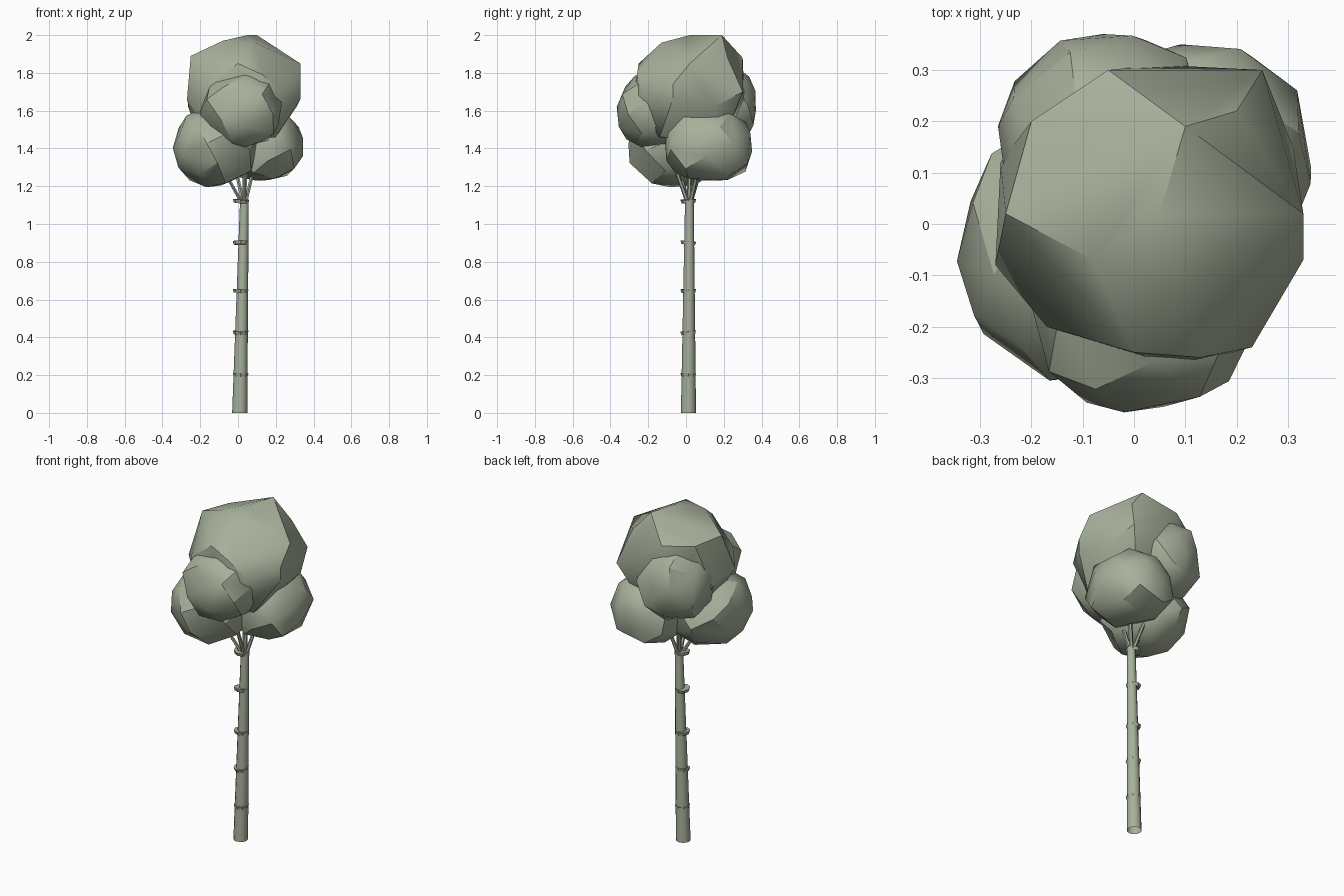
import bpy
import bmesh
import math
import random
from mathutils import Vector, Matrix

random.seed(11)

default_cube = bpy.data.objects.get("Cube")
if default_cube:
    bpy.data.objects.remove(default_cube, do_unlink=True)


def make_material(name, colour):
    material = bpy.data.materials.new(name)
    material.use_nodes = True
    material.diffuse_color = colour
    material.node_tree.nodes["Principled BSDF"].inputs["Base Color"].default_value = colour
    return material


sage = make_material("sage green", (0.39, 0.44, 0.33, 1))


def finish(bm, name, angle):
    """Turn a bmesh into a shaded object."""
    bmesh.ops.recalc_face_normals(bm, faces=bm.faces[:])
    mesh = bpy.data.meshes.new(name)
    bm.to_mesh(mesh)
    bm.free()
    mesh.materials.append(sage)
    obj = bpy.data.objects.new(name, mesh)
    bpy.context.collection.objects.link(obj)
    bpy.ops.object.select_all(action="DESELECT")
    obj.select_set(True)
    bpy.context.view_layer.objects.active = obj
    bpy.ops.object.shade_smooth_by_angle(angle=math.radians(angle))


def hull(name, points):
    """Faceted leaf mass wrapped around a handful of points."""
    bm = bmesh.new()
    for point in points:
        bm.verts.new(point)
    bmesh.ops.convex_hull(bm, input=bm.verts[:])
    loose = [v for v in bm.verts if not v.link_faces]
    bmesh.ops.delete(bm, geom=loose, context="VERTS")
    bmesh.ops.dissolve_limit(bm, angle_limit=math.radians(6),
                             verts=bm.verts[:], edges=bm.edges[:])
    finish(bm, name, 32)


def clump(name, low, high, fullness, count=34):
    """Irregular, slightly boxy ball of facets that fills the box from low to high."""
    points = []
    for i in range(count):
        z = 1 - (2 * i + 1) / count
        turn = i * math.pi * (3 - math.sqrt(5)) + random.uniform(-0.2, 0.2)
        ring = math.sqrt(1 - z * z)
        direction = Vector((ring * math.cos(turn), ring * math.sin(turn), z))
        size = sum(abs(c) ** fullness for c in direction) ** (1 / fullness)
        points.append(direction / size * random.uniform(0.97, 1.03))
    for axis in range(3):
        values = [p[axis] for p in points]
        start, span = min(values), max(values) - min(values)
        for p in points:
            p[axis] = low[axis] + (p[axis] - start) / span * (high[axis] - low[axis])
    hull(name, points)


def tube(name, start, end, r_start, r_end, sides):
    """Tapered round bar, open at the foot, with ends level with the ground."""
    bm = bmesh.new()
    rings = []
    for centre, radius in ((start, r_start), (end, r_end)):
        disc = bmesh.ops.create_circle(bm, segments=sides, radius=radius,
                                       matrix=Matrix.Translation(centre))
        rings.append(disc["verts"])
    for i in range(sides):
        j = (i + 1) % sides
        bm.faces.new((rings[0][i], rings[0][j], rings[1][j], rings[1][i]))
    bm.faces.new(rings[1])
    finish(bm, name, 50)


# Trunk, leaning slightly
trunk_base = Vector((0.009, 0.013, 0))
trunk_top = Vector((0.034, 0.018, 1.13))
tube("trunk", trunk_base, trunk_top, 0.04, 0.023, 12)

# Uneven bark rings
for number, height in enumerate((0.2, 0.425, 0.645, 0.9, 1.12)):
    bm = bmesh.new()
    tilt = Matrix.Rotation(random.uniform(-0.15, 0.15), 4, "X") \
        @ Matrix.Rotation(random.uniform(-0.15, 0.15), 4, "Y")
    place = Matrix.Translation((0.014, 0.012, height)) @ tilt
    bmesh.ops.create_cone(bm, cap_ends=True, segments=8, radius1=0.036,
                          radius2=0.042, depth=0.019, matrix=place)
    finish(bm, f"bark_ring_{number + 1}", 30)

# Thin branches rising into the leaves
fork = Vector((0.033, 0.017, 1.09))
branch_ends = {
    "right_branch": (-0.13, -0.06, 1.38),
    "left_branch": (0.11, 0.09, 1.4),
    "front_branch": (0.03, -0.13, 1.5),
    "back_branch": (-0.06, 0.14, 1.5),
    "middle_branch": (0.05, 0.02, 1.6),
}
for name, end in branch_ends.items():
    tube(name, fork, Vector(end), 0.012, 0.008, 6)

# Side leaf clumps
clump("right_leaf_clump", (-0.345, -0.305, 1.195), (0.11, 0.2, 1.62), 2.1)
clump("left_leaf_clump", (-0.08, -0.11, 1.23), (0.345, 0.35, 1.6), 2.9)
clump("front_leaf_clump", (-0.2, -0.367, 1.39), (0.23, 0.05, 1.81), 2.3)
clump("back_leaf_clump", (-0.265, -0.04, 1.42), (0.15, 0.37, 1.85), 2.4)

# Large angular crown
hull("crown", [
    (-0.25, 0.02, 1.89), (-0.2, 0.2, 1.88), (-0.05, 0.3, 1.88),
    (0.1, 0.19, 2), (0.05, 0.02, 2), (-0.08, -0.07, 1.97),
    (0.09, -0.13, 1.96), (0.33, -0.07, 1.74), (0.33, 0.02, 1.85),
    (0.2, 0.22, 1.88), (0.25, 0.3, 1.7), (-0.27, -0.08, 1.66),
    (-0.17, -0.2, 1.72), (0, -0.25, 1.85), (0.13, -0.26, 1.79),
    (0.23, -0.24, 1.7), (0.08, -0.28, 1.62), (0.33, -0.07, 1.66),
    (0.31, 0.15, 1.62), (-0.26, 0.12, 1.62), (0.05, 0.31, 1.65),
    (0.2, -0.14, 1.46), (-0.15, 0, 1.43), (0.15, 0.2, 1.45),
    (-0.15, 0.22, 1.6), (-0.12, -0.2, 1.52),
])
